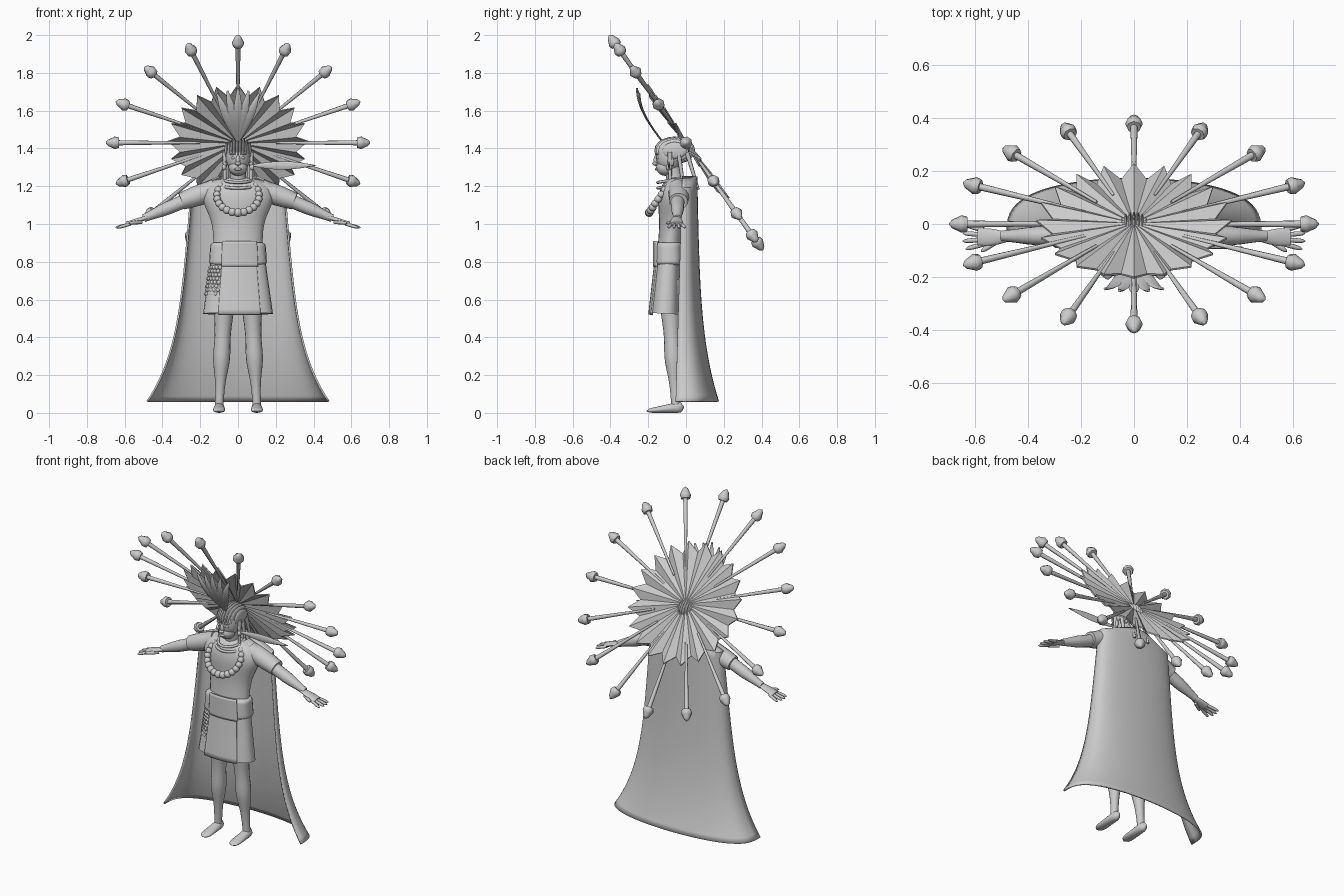
import bpy, bmesh, math
from math import sin, cos, pi, tau
from mathutils import Vector

old = bpy.data.objects.get("Cube")
if old:
    bpy.data.objects.remove(old)

GREY = (.6, .6, .6, 1)
mat = bpy.data.materials.new("plain grey")
mat.use_nodes = True
mat.diffuse_color = GREY
mat.node_tree.nodes["Principled BSDF"].inputs["Base Color"].default_value = GREY

ACROSS, DEPTH, HEIGHT = Vector((1, 0, 0)), Vector((0, 1, 0)), Vector((0, 0, 1))


def finish(name, verts, faces, smooth=True, thick=0):
    """Make an object from points and faces, with shading and optional thickness."""
    mesh = bpy.data.meshes.new(name)
    mesh.from_pydata([tuple(v) for v in verts], [], faces)
    bm = bmesh.new()
    bm.from_mesh(mesh)
    bmesh.ops.recalc_face_normals(bm, faces=bm.faces)
    bm.to_mesh(mesh)
    bm.free()
    mesh.materials.append(mat)
    mesh.polygons.foreach_set("use_smooth", [smooth] * len(mesh.polygons))
    if smooth:
        mesh.set_sharp_from_angle(angle=math.radians(50))
    obj = bpy.data.objects.new(name, mesh)
    bpy.context.collection.objects.link(obj)
    if thick:
        solid = obj.modifiers.new("thickness", 'SOLIDIFY')
        solid.thickness, solid.offset = thick, 0


def grid_faces(rows, row_size, closed):
    faces = []
    for row in range(rows - 1):
        for k in range(row_size if closed else row_size - 1):
            nxt = (k + 1) % row_size
            low, high = row * row_size, (row + 1) * row_size
            faces.append((low + k, low + nxt, high + nxt, high + k))
    return faces


def sweep(name, path, size, side=ACROSS, steps=12, sides=16, power=1):
    """Elliptical tube: path(t) gives the centre, size(t) the half sizes along side and across it."""
    centres = [Vector(path(i / steps)) for i in range(steps + 1)]
    verts = []
    for i, centre in enumerate(centres):
        along = (centres[min(i + 1, steps)] - centres[max(i - 1, 0)]).normalized()
        u = (side - along * side.dot(along)).normalized()
        w = along.cross(u)
        a, b = size(i / steps)
        for k in range(sides):
            c, s = (math.copysign(abs(q) ** power, q) for q in (cos(tau * k / sides), sin(tau * k / sides)))
            verts.append(centre + u * a * c + w * b * s)
    faces = grid_faces(steps + 1, sides, True)
    faces += [tuple(range(sides)), tuple(range(len(verts) - sides, len(verts)))]
    finish(name, verts, faces)


def sheet(name, shape, start, end, power, rows=10, columns=24):
    """Curved cloth: shape(t) gives height, half width, edge position and depth."""
    verts = []
    for row in range(rows + 1):
        z, width, edge, depth = shape(row / rows)
        for k in range(columns + 1):
            a = start + (end - start) * k / columns
            verts.append((width * sin(a), edge + depth * abs(cos(a)) ** power, z))
    finish(name, verts, grid_faces(rows + 1, columns + 1, False), thick=.01)


def ball(name, centre, radii, segments=12):
    bm = bmesh.new()
    bmesh.ops.create_uvsphere(bm, u_segments=segments, v_segments=segments // 2 + 2, radius=1)
    verts = [[c + r * q for c, r, q in zip(centre, radii, v.co)] for v in bm.verts]
    faces = [tuple(v.index for v in f.verts) for f in bm.faces]
    bm.free()
    finish(name, verts, faces)


def line(start, end):
    return lambda t: Vector(start).lerp(Vector(end), t)


def taper(start, end):
    return lambda t: (start + (end - start) * t,) * 2


def bump(t, middle, spread):
    return math.exp(-((t - middle) / spread) ** 2)


def dome(t, power):
    """Falls from one to nearly zero at t = 1, rounding off an end."""
    return max(1 - abs(t) ** power, .01) ** .5


# Pleated sun disc, leaning forward
HUB = Vector((0, 0, 1.43))
UP = Vector((0, -.58, .81)).normalized()
NORMAL = UP.cross(ACROSS)


def on_disc(angle, radius, lift=0):
    return HUB + (ACROSS * sin(angle) + UP * cos(angle)) * radius + NORMAL * lift


PLEATS = 40
rim = [on_disc(tau * k / PLEATS, *((.31, -.015) if k % 2 else (.37, .015))) for k in range(PLEATS)]
finish("sun_disc", [HUB] + rim, [(0, k + 1, (k + 1) % PLEATS + 1) for k in range(PLEATS)], False, .008)

# Rays with pointed buds
RAYS = 16
for k in range(RAYS):
    angle = tau * k / RAYS
    sweep("ray", line(on_disc(angle, .2), on_disc(angle, .65)), taper(.006, .014), NORMAL, 1, 8)
    sweep("ray_bud", line(on_disc(angle, .63), on_disc(angle, .7)),
          lambda t: (.026 * dome(t, 3) + .008 * bump(t, .3, .2),) * 2, NORMAL, 6, 8)

# Curved crest feathers and a long ear feather
for k in range(-2, 3):
    tall = 1 - abs(k) / 20
    sweep("crest_feather",
          lambda t: (k * t / 18, -.12 - .14 * tall * sin(t * pi / 2), 1.43 + .29 * t * tall),
          lambda t: (.004 + .02 * sin(pi * t), .005), sides=8)
sweep("ear_feather", line((.06, -.09, 1.31), (.41, -.09, 1.31)),
      lambda t: (.005, .002 + .02 * sin(pi * t)), DEPTH, sides=8)

# Head, face and neck
ball("head", (0, -.09, 1.36), (.066, .07, .09), 20)
ball("jaw", (0, -.11, 1.3), (.05, .048, .045), 16)
ball("nose", (0, -.16, 1.335), (.012, .012, .03))
ball("nose_tip", (0, -.165, 1.32), (.017, .014, .01))
ball("lips", (0, -.155, 1.29), (.02, .01, .007))
sweep("neck", line((0, -.05, 1.2), (0, -.08, 1.32)), taper(.045, .04))
for s in (1, -1):
    ball("eye", (s * .026, -.15, 1.35), (.012, .008, .007))
    ball("brow", (s * .027, -.15, 1.37), (.018, .01, .005))
    ball("ear", (s * .066, -.08, 1.33), (.01, .018, .027))
    ball("ear_ornament", (s * .074, -.09, 1.3), (.012, .016, .016))

# Ridged hair cap and hanging strands
for k in range(-4, 5):
    w = dome(k / 5, 2)
    ball("hair_ridge", (k / 65, -.06, 1.39), (.011, .108 * w, .073 * w), 16)
for s in (1, -1):
    for k in range(3):
        top = Vector((s * (.07 - k * .01), k * .045 - .085, 1.38))
        sweep("hair_strand", line(top, top + Vector((0, .03 * k, -.2))), taper(.012, .008), sides=8)

# Torso with cords at the collar
sweep("torso", line((0, -.085, .87), (0, -.05, 1.25)),
      lambda t: ((.13 + .06 * bump(t, .75, .3)) * dome(t, 12), (.065 + .02 * bump(t, .7, .3)) * dome(t, 12)),
      steps=24, sides=24)
for drop in (0, .03):
    def cord(t):
        a = (t - .5) * pi * 1.2
        return (.075 + drop / 2) * sin(a), -.06 - .09 * cos(a), 1.235 - drop - .015 * cos(a)
    sweep("collar_cord", cord, taper(.008, .008), HEIGHT, 16, 8)

# Bead necklace
for k in range(-9, 10):
    a = pi * k / 11.5
    ball("necklace_bead", (.112 * sin(a), -.135 - .06 * cos(a), 1.15 - .09 * cos(a)),
         [.023 - abs(k) / 1500] * 3)

for s in (1, -1):
    # Arms, sleeves and hands
    sweep("arm", line((s * .12, -.045, 1.19), (s * .5, -.045, 1.03)),
          lambda t: (.05 - .03 * t + .005 * bump(t, .7, .15),) * 2, DEPTH)
    sweep("sleeve", line((s * .07, -.03, 1.2), (s * .3, -.04, 1.12)),
          lambda t: (.065 - .015 * t, .045 + .01 * sin(pi * t)), DEPTH)
    sweep("palm", line((s * .48, -.05, 1.035), (s * .59, -.05, 1)),
          lambda t: (.018 + .016 * sin(t * 2), .012), DEPTH, 6)
    for k in range(4):
        spread = k - 1.5
        root = Vector((s * .57, -.05 + spread * .018, 1))
        reach = Vector((s * (.085 - abs(spread) / 90), spread * .012, -.02))
        sweep("finger", line(root, root + reach), lambda t: (.009 * dome(t, 6),) * 2, DEPTH, 8, 8)
    sweep("thumb", line((s * .51, -.06, 1.01), (s * .58, -.105, 1.005)),
          lambda t: (.01 * dome(t, 6),) * 2, HEIGHT, 8, 8)

    # Legs and feet
    sweep("leg", lambda t: (s * (.1 - t / 30), -.055 - .035 * t, .03 + .67 * t),
          lambda t: (.022 + .01 * t + .04 * t * t + .013 * bump(t, .38, .14),) * 2, steps=20)
    sweep("foot", lambda t: (s * .1, -.01 - .2 * t, .032 - .022 * t),
          lambda t: ((.026 + .01 * t) * dome(t * 2 - 1, 4), (.032 - .022 * t) * dome(t * 2 - 1, 8)))

# Skirt, apron and belt
sweep("skirt", line((0, -.09, .88), (0, -.11, .525)),
      lambda t: (.135 + .05 * t, .06 + .02 * t), power=.8, sides=24)
sheet("apron", lambda t: (.8 - .28 * t, .15 + .035 * t, -.09 - .018 * t, -.073 - .014 * t), -.6, .7, .7)
sweep("belt", line((0, -.09, .775), (0, -.09, .91)),
      lambda t: ((.155 - .01 * t) * dome(t * 2 - 1, 12), (.077 - .005 * t) * dome(t * 2 - 1, 12)),
      steps=16, sides=24, power=.7)
sheet("belt_flap", lambda t: (.91 - .135 * t, .145 + .01 * t, -.09, -.08), -.6, .75, .7)

# Bead net on the right hip
for row in range(8):
    for k in range(5):
        a = -.68 - k * .16 - row % 2 * .08
        w = .15 + row * .003
        ball("hip_bead", (w * sin(a), -.095 - w / 2 * cos(a), .77 - row / 50), [.0115] * 3, 8)


# Long flared cape, closed over the shoulders
def cape(t):
    z = 1.25 - 1.19 * t
    return (z, (.24 + .1 * t + .14 * t ** 5) * min(1, .4 + 12 * t),
            -.02 - .035 * t, .075 + .06 * t + .09 * t ** 4)


sheet("cape", cape, -pi / 2, pi / 2, .6, 40, 40)
